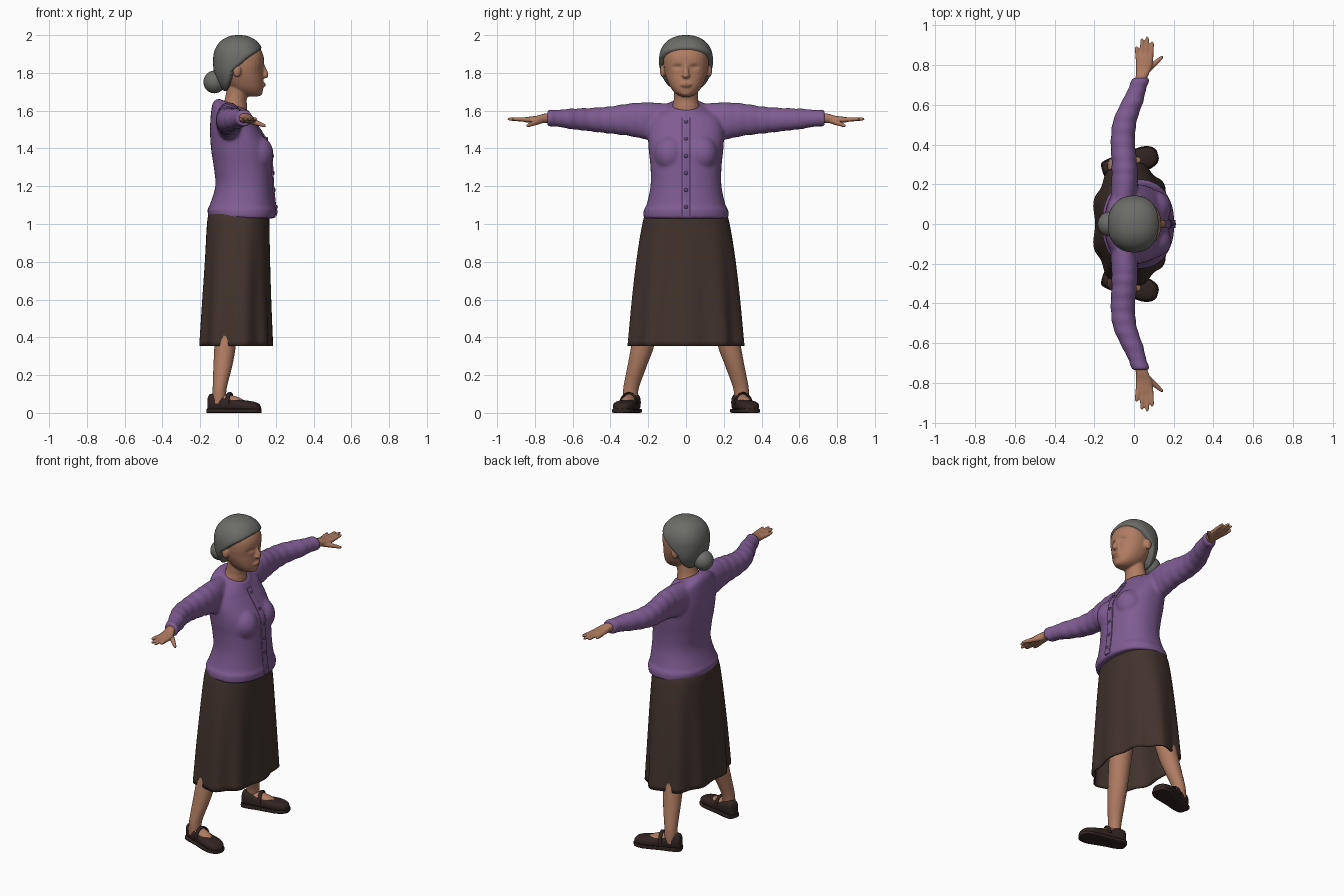
import bpy, bmesh, math
from mathutils import Vector as V
from mathutils.bvhtree import BVHTree

if "Cube" in bpy.data.objects:
    bpy.data.objects.remove(bpy.data.objects["Cube"])


def mat(name, r, g, b):
    m = bpy.data.materials.new(name)
    m.diffuse_color = (r, g, b, 1)
    m.use_nodes = True
    m.node_tree.nodes["Principled BSDF"].inputs["Base Color"].default_value = m.diffuse_color
    return m


PURPLE = mat("purple knit", .215, .107, .29)
DARK_PURPLE = mat("dark purple button", .13, .06, .18)
SKIN = mat("skin", .43, .2, .122)
LIPS = mat("lips", .34, .14, .09)
BROWN = mat("brown cloth", .054, .033, .026)
GREY = mat("grey hair", .15, .15, .14)
SHOE = mat("dark shoe leather", .03, .018, .016)


def finish(bm, name, m, angle=50):
    bmesh.ops.recalc_face_normals(bm, faces=bm.faces)
    me = bpy.data.meshes.new(name)
    bm.to_mesh(me)
    bm.free()
    ob = bpy.data.objects.new(name, me)
    bpy.context.collection.objects.link(ob)
    me.materials.append(m)
    smooth(ob, angle)
    return ob


def smooth(ob, angle=50):
    bpy.ops.object.select_all(action='DESELECT')
    ob.select_set(True)
    bpy.context.view_layer.objects.active = ob
    bpy.ops.object.shade_smooth_by_angle(angle=math.radians(angle))


def spline(rows, k=6):
    """Catmull-Rom interpolation of rows of numbers."""
    out = []
    for i in range(len(rows) - 1):
        a, b = rows[max(i - 1, 0)], rows[i]
        c, d = rows[i + 1], rows[min(i + 2, len(rows) - 1)]
        for j in range(k):
            t = j / k
            out.append([.5 * (2 * q + (r - p) * t + (2 * p - 5 * q + 4 * r - s) * t * t
                              + (3 * q - p - 3 * r + s) * t ** 3) for p, q, r, s in zip(a, b, c, d)])
    return out + [list(rows[-1])]


def ring(c, u, v, p=2.0, n=32, wave=lambda a: 1):
    pts = []
    for i in range(n):
        a = 2 * math.pi * i / n
        f = lambda w: math.copysign(abs(w) ** (2 / p), w)
        pts.append(V(c) + (V(u) * f(math.cos(a)) + V(v) * f(math.sin(a))) * wave(a))
    return pts


def loft(name, m, rings, caps=True, angle=50):
    bm = bmesh.new()
    vs = [[bm.verts.new(p) for p in r] for r in rings]
    for a, b in zip(vs, vs[1:]):
        for i in range(len(a)):
            j = (i + 1) % len(a)
            bm.faces.new((a[i], a[j], b[j], b[i]))
    if caps:
        bm.faces.new(vs[0])
        bm.faces.new(vs[-1])
    return finish(bm, name, m, angle)


def blob(name, m, c, r):
    bm = bmesh.new()
    bmesh.ops.create_uvsphere(bm, u_segments=32, v_segments=20, radius=1)
    for v in bm.verts:
        v.co = V(c) + V(x * y for x, y in zip(v.co, r))
    return finish(bm, name, m)


def rod(name, m, a, b, ra, rb):
    """Round-ended finger shape from a to b."""
    a, b = V(a), V(b)
    d = (b - a).normalized()
    u = d.cross(V((0, 0, 1))).normalized()
    w = u.cross(d)
    rows = [(0, ra), (.5, (ra + rb) / 2), (.85, rb), (.96, rb * .7), (1, rb * .25)]
    return loft(name, m, [ring(a + (b - a) * t, u * r, w * r, n=12) for t, r in rows])


def fuse(name, m, parts, voxel, rounds):
    """Melt several parts into one smooth skin."""
    bpy.ops.object.select_all(action='DESELECT')
    for o in parts:
        o.select_set(True)
    ob = parts[0]
    bpy.context.view_layer.objects.active = ob
    bpy.ops.object.join()
    mod = ob.modifiers.new("remesh", 'REMESH')
    mod.mode, mod.voxel_size = 'VOXEL', voxel
    mod = ob.modifiers.new("smooth", 'SMOOTH')
    mod.factor, mod.iterations = .5, rounds
    for mod in list(ob.modifiers):
        bpy.ops.object.modifier_apply(modifier=mod.name)
    ob.name = name
    ob.data.materials.clear()
    ob.data.materials.append(m)
    smooth(ob, 60)
    return ob


# Cardigan: torso rows (z, back x, front x, half width, forward tilt), bust and sleeves
torso = [(1.03, -.155, .198, .225, 0), (1.075, -.162, .203, .224, 0), (1.1, -.15, .195, .209, 0),
         (1.2, -.12, .185, .188, 0), (1.3, -.128, .18, .188, 0), (1.4, -.143, .172, .198, 0),
         (1.5, -.148, .125, .2, .1), (1.58, -.14, .085, .175, .3), (1.61, -.128, .072, .13, .4),
         (1.635, -.105, .06, .078, .4)]
parts = [loft("torso", PURPLE, [ring(((a + b) / 2, 0, z - t * ((a + b) / 2 + .03)),
         ((b - a) / 2, 0, -t * (b - a) / 2), (0, h, 0), 2.25, 48) for z, a, b, h, t in spline(torso)])]
sleeve = [(.06, -.06, 1.54, .06, .095), (.2, -.048, 1.545, .067, .099), (.3, -.048, 1.552, .064, .086),
          (.42, -.056, 1.55, .061, .07), (.52, -.045, 1.553, .06, .061), (.62, -.006, 1.557, .054, .053),
          (.69, .02, 1.56, .044, .043), (.705, .025, 1.56, .047, .045), (.735, .036, 1.56, .044, .042)]
for s in (1, -1):
    parts.append(blob("bust", PURPLE, (.095, s * .085, 1.37), (.093, .085, .1)))
    rings = []
    for y, x, z, rx, rz in spline(sleeve):
        k = 1 + .03 * math.sin(y * 95) * (y > .25) * (y < .68)   # soft creases
        rings.append(ring((x, s * y, z), (rx * k, 0, 0), (0, 0, rz * k), 2.1))
    parts.append(loft("sleeve", PURPLE, rings))
cardigan = fuse("cardigan", PURPLE, parts, .009, 5)

# Button band and buttons laid on the cardigan front
tree = BVHTree.FromPolygons([v.co for v in cardigan.data.vertices],
                            [p.vertices[:] for p in cardigan.data.polygons])


def chest(z):
    return tree.ray_cast(V((1, .0, z)), V((-1, 0, 0)))[0].x


loft("button_band", PURPLE, [ring((chest(z), 0, z), (.007, 0, 0), (0, .021, 0), 5, 24)
                             for z in [1.045 + .02 * i for i in range(27)]])
for i in range(6):
    z = 1.09 + .09 * i
    blob("button", DARK_PURPLE, (chest(z) + .007, 0, z), (.006, .01, .01))

# Skirt: flared with folds deepening to the hem (z, back x, front x, half width)
rows = [(1.08, -.14, .16, .2), (1.04, -.16, .165, .222), (.95, -.17, .167, .242), (.8, -.18, .17, .266),
        (.6, -.195, .176, .29), (.355, -.212, .186, .314)]
rings = []
for z, a, b, h in spline(rows):
    amp = .04 * (1.08 - z) / .72
    rings.append(ring(((a + b) / 2, 0, z), ((b - a) / 2, 0, 0), (0, h, 0), 2.35, 108,
                      lambda t: 1 - amp * (1 - math.cos(9 * t + .6 * math.sin(2 * t)))))
skirt = loft("skirt", BROWN, rings, caps=False)
mod = skirt.modifiers.new("thickness", 'SOLIDIFY')
mod.thickness, mod.offset = .008, 1 - 2

# Head with neck, nose, mouth and ears (z, back x, front x, half width)
head = [(1.675, .045, .105, .025), (1.69, 0, .126, .053), (1.72, -.04, .133, .08), (1.76, -.07, .134, .1),
        (1.8, -.09, .132, .113), (1.85, -.1, .138, .12), (1.9, -.1, .132, .117), (1.95, -.075, .1, .09),
        (1.975, -.03, .05, .04)]
neck = [(1.56, -.02, .085, .088), (1.61, -.024, .077, .078), (1.65, -.014, .06, .066), (1.7, -.004, .058, .063),
        (1.76, .005, .058, .063)]
parts = [loft("skull", SKIN, [ring(((a + b) / 2, 0, z), ((b - a) / 2, 0, 0), (0, h, 0), 2.2)
                              for z, a, b, h in spline(head)]),
         loft("neck", SKIN, [ring((x, 0, z), (a, 0, -.4 * a * (z < 1.63)), (0, b, 0)) for z, x, a, b in spline(neck)]),
         rod("nose_bridge", SKIN, (.128, 0, 1.845), (.148, 0, 1.785), .011, .017),
         blob("nose_tip", SKIN, (.142, 0, 1.785), (.019, .021, .014)),
         blob("mouth", SKIN, (.125, 0, 1.737), (.022, .034, .016)),
         blob("chin", SKIN, (.108, 0, 1.695), (.022, .03, .018))]
for s in (1, -1):
    parts.append(blob("ear", SKIN, (-.005, s * .122, 1.81), (.022, .016, .034)))
face = fuse("head", SKIN, parts, .0055, 4)
face.data.materials.append(LIPS)
for v in face.data.vertices:                      # eye sockets
    if v.co.x > .05:
        d = ((abs(v.co.y) - .045) / .024) ** 2 + ((v.co.z - 1.832) / .013) ** 2
        v.co.x -= .011 * math.exp(-d)
for p in face.data.polygons:                      # lips
    c = p.center
    if c.x > .11 and (c.y / .026) ** 2 + ((c.z - 1.737) / .009) ** 2 < 1:
        p.material_index = 1

# Hair: a rounded cap that dives into the head below the hairline, and a bun
line = [(-.3, 1.6), (-.06, 1.69), (-.03, 1.8), (.05, 1.87), (.135, 1.925), (.3, 1.96)]
bm = bmesh.new()
bmesh.ops.create_uvsphere(bm, u_segments=96, v_segments=72, radius=1)
for v in bm.verts:
    q = v.co / sum(abs(w) ** 2.25 for w in v.co) ** (1 / 2.25)
    c = V((.136 * q.x, .143 * q.y, (.137 if q.z > 0 else .185) * q.z))
    x, z = c.x + .004, c.z + 1.863
    for (x0, z0), (x1, z1) in zip(line, line[1:]):
        if x0 <= x < x1:
            edge = z0 + (z1 - z0) * (x - x0) / (x1 - x0)
    t = min(max((z - edge) / .022, 0), 1)
    c *= .74 + .26 * math.sqrt(t * (2 - t))
    v.co = c + V((.004, 0, 1.863))
finish(bm, "hair", GREY, 80)
blob("hair_bun", GREY, (-.125, 0, 1.752), (.058, .062, .06))

for s in (1, -1):
    # Hand: palm, four fingers and a thumb
    palm = [(.69, .02, 1.56, .03, .027), (.745, .04, 1.56, .031, .025), (.79, .05, 1.554, .04, .019),
            (.84, .053, 1.552, .044, .015), (.86, .054, 1.552, .04, .011)]
    parts = [loft("palm", SKIN, [ring((x, s * y, z), (a, 0, 0), (0, 0, b), 2.4, 24) for y, x, z, a, b in spline(palm)])]
    for x0, x1, y in ((.02, .012, .895), (.042, .04, .935), (.064, .067, .945), (.085, .092, .92)):
        parts.append(rod("finger", SKIN, (x0, s * .83, 1.552), (x1, s * y, 1.556), .0125, .0095))
    parts.append(rod("thumb", SKIN, (.055, s * .765, 1.55), (.147, s * .845, 1.518), .018, .01))
    fuse("hand", SKIN, parts, .005, 2)

    # Leg
    leg = [(.95, -.03, .12, .08, .085), (.6, -.05, .175, .07, .07), (.36, -.068, .228, .057, .061),
           (.25, -.08, .258, .05, .051), (.13, -.097, .291, .037, .041), (.05, -.1, .296, .037, .037)]
    loft("leg", SKIN, [ring((x, s * y, z), (a, 0, 0), (0, b, 0)) for z, x, y, a, b in spline(leg)])

    # Shoe with sole, bare instep and strap, turned outward
    ang = math.radians(16)
    d, w, o = V((math.cos(ang), s * math.sin(ang), 0)), V((-math.sin(ang), s * math.cos(ang), 0)), V((-.02, s * .31, 0))
    up = V((0, 0, 1))
    shoe = spline([(-.143, .018, .075), (-.132, .035, .098), (-.09, .044, .102), (-.04, .045, .083),
                   (.02, .051, .07), (.08, .055, .063), (.125, .04, .052), (.143, .014, .036)])
    loft("shoe", SHOE, [ring(o + d * l + up * (h / 2 + .004), w * a, up * (h / 2 - .003), 2.6) for l, a, h in shoe])
    loft("sole", SHOE, [ring(o + d * l * 1.02 + up * .011, w * (a + .005), up * .011, 6) for l, a, h in shoe])
    foot = spline([(-.1, .037, .07, .037), (-.04, .037, .06, .039), (.02, .036, .05, .034), (.055, .022, .04, .026)])
    loft("instep", SKIN, [ring(o + d * l + up * z, w * a, up * b) for l, a, z, b in foot])
    arc = [math.pi * i / 16 for i in range(17)]
    loft("shoe_strap", SHOE, [ring(o - d * .025 + w * (.046 * math.cos(t)) + up * (.045 + .06 * math.sin(t)),
         d * .011, (w * math.cos(t) + up * math.sin(t)) * .005, 3, 12) for t in arc])
